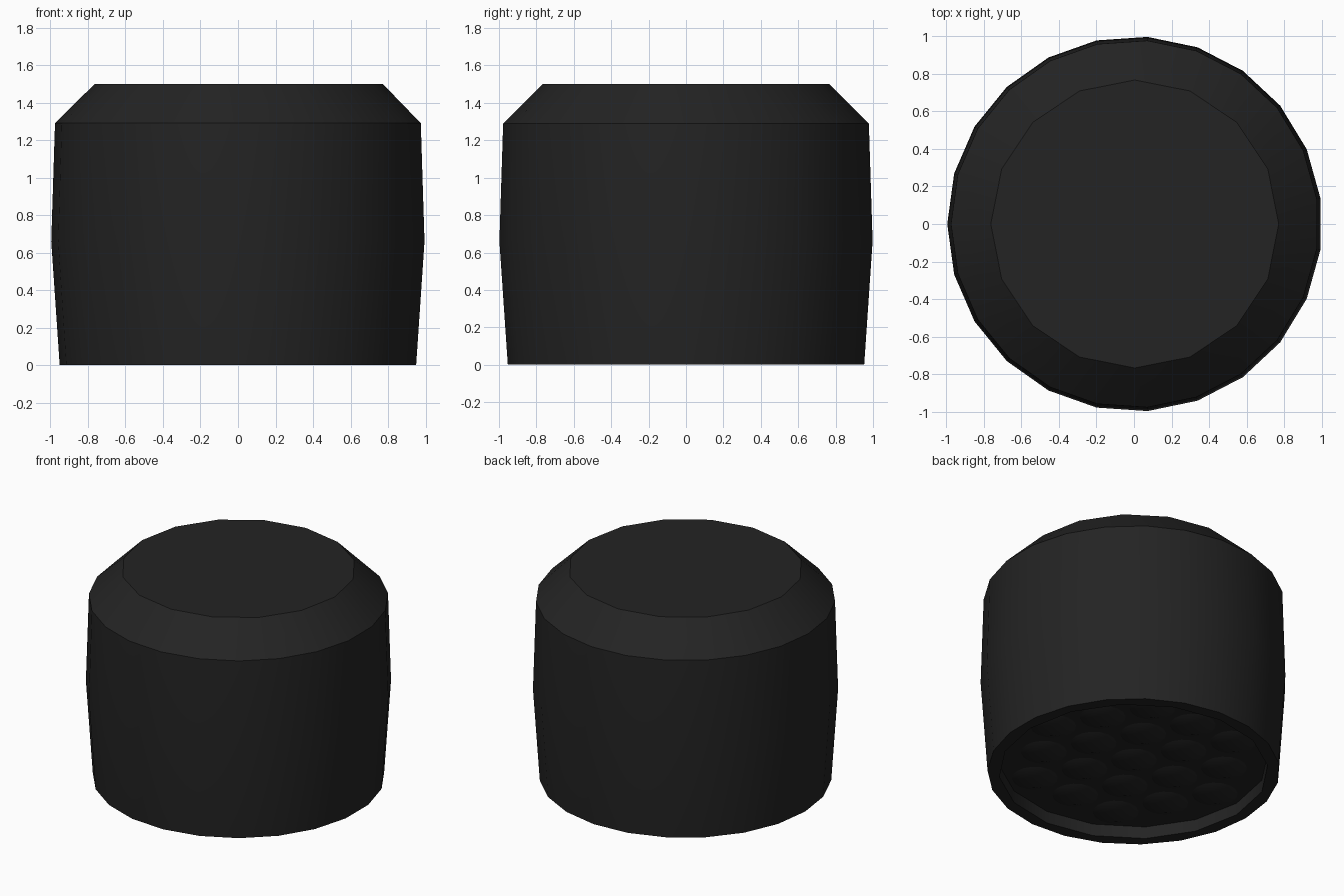
import bpy, bmesh, math
from mathutils import Matrix

cube = bpy.data.objects.get("Cube")
if cube:
    bpy.data.objects.remove(cube, do_unlink=True)

black = bpy.data.materials.new("matte_black")
black.use_nodes = True
colour = (0.017, 0.017, 0.017, 1)
black.diffuse_color = colour
black.node_tree.nodes["Principled BSDF"].inputs["Base Color"].default_value = colour


def ring(bm, sides, radius, z):
    """Circle of vertices starting at -x."""
    return [bm.verts.new((-radius * math.cos(2 * math.pi * i / sides),
                          -radius * math.sin(2 * math.pi * i / sides), z))
            for i in range(sides)]


def stitch(bm, a, b):
    """Join two rings, which may have different numbers of sides."""
    n, m = len(a), len(b)
    i = j = 0
    while i < n or j < m:
        step = (i + 1) * m - (j + 1) * n
        ni, nj = i + (step <= 0), j + (step >= 0)
        corners = [a[i % n], a[ni % n], b[nj % m], b[j % m]]
        bm.faces.new(list(dict.fromkeys(corners)))
        i, j = ni, nj


def finish(bm, name):
    bmesh.ops.recalc_face_normals(bm, faces=bm.faces)
    mesh = bpy.data.meshes.new(name)
    bm.to_mesh(mesh)
    bm.free()
    mesh.materials.append(black)
    obj = bpy.data.objects.new(name, mesh)
    bpy.context.collection.objects.link(obj)
    bpy.ops.object.select_all(action="DESELECT")
    obj.select_set(True)
    bpy.context.view_layer.objects.active = obj
    bpy.ops.object.shade_smooth_by_angle(angle=math.radians(30))
    return obj


# Barrel body with chamfered top and recessed underside
FLOOR = 0.087
bm = bmesh.new()
profile = [(16, 0.88, FLOOR), (16, 0.88, 0), (23, 0.955, 0),
           (23, 1.0, 0.66), (23, 0.98, 1.29), (16, 0.768, 1.5)]
rings = [ring(bm, *p) for p in profile]
for lower, upper in zip(rings, rings[1:]):
    stitch(bm, lower, upper)
bm.faces.new(rings[0])
bm.faces.new(rings[-1])
finish(bm, "body").location.x = 0.004

# Shallow domes on the recessed floor, in a hexagonal pattern
bm = bmesh.new()
PITCH = 0.345
for q in range(-2, 3):
    for r in range(-2, 3):
        if abs(q + r) > 2:
            continue
        x, y = PITCH * (q + r / 2), PITCH * r * math.sqrt(3) / 2
        outer = ring(bm, 16, 0.15, FLOOR)
        inner = ring(bm, 16, 0.09, FLOOR - 0.022)
        stitch(bm, outer, inner)
        bm.faces.new(inner)
        bmesh.ops.transform(bm, matrix=Matrix.Translation((x, y, 0)), verts=outer + inner)
finish(bm, "underside_domes")
